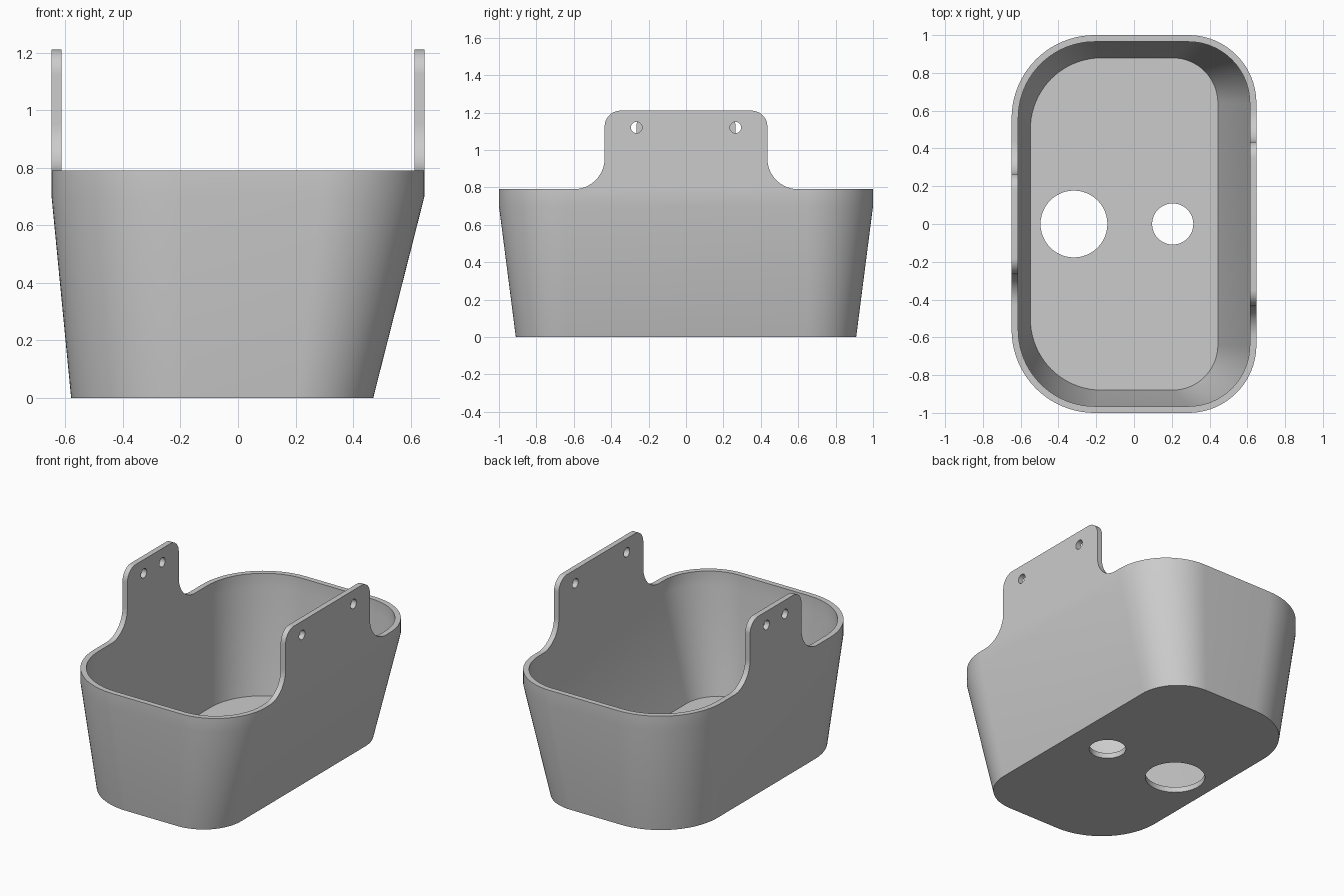
import bpy, bmesh
from math import sin, cos, pi

if "Cube" in bpy.data.objects:
    bpy.data.objects.remove(bpy.data.objects["Cube"])

WALL, RIM, TOP = 0.035, 0.79, 1.21
SEG = 20

grey = bpy.data.materials.new("plain grey")
grey.use_nodes = True
grey.diffuse_color = (0.6, 0.6, 0.6, 1)
grey.node_tree.nodes["Principled BSDF"].inputs["Base Color"].default_value = (0.6, 0.6, 0.6, 1)


def arc(cx, cy, r, start, end, n=SEG):
    steps = [start + (end - start) * i / n for i in range(n + 1)]
    return [(cx + r * cos(a), cy + r * sin(a)) for a in steps]


def outline(x0, x1, y, r_left, r_right):
    """Rounded rectangle, counter-clockwise, with its own radius at each end of x."""
    return (arc(x1 - r_right, y - r_right, r_right, 0, pi / 2)
            + arc(x0 + r_left, y - r_left, r_left, pi / 2, pi)
            + arc(x0 + r_left, r_left - y, r_left, pi, 1.5 * pi)
            + arc(x1 - r_right, r_right - y, r_right, 1.5 * pi, 2 * pi))


def finish(name, bm):
    bmesh.ops.recalc_face_normals(bm, faces=bm.faces)
    mesh = bpy.data.meshes.new(name)
    bm.to_mesh(mesh)
    bm.free()
    mesh.materials.append(grey)
    obj = bpy.data.objects.new(name, mesh)
    bpy.context.collection.objects.link(obj)
    return obj


def drill(obj, holes):
    """Cut round holes given as (location, radius, axis rotation)."""
    bpy.context.view_layer.objects.active = obj
    for location, radius, rotation in holes:
        bpy.ops.mesh.primitive_cylinder_add(vertices=48, radius=radius, depth=0.2,
                                            location=location, rotation=rotation)
        cutter = bpy.context.object
        cutter.hide_render = True
        bpy.context.view_layer.objects.active = obj
        mod = obj.modifiers.new("hole", 'BOOLEAN')
        mod.operation, mod.solver, mod.object = 'DIFFERENCE', 'EXACT', cutter
        bpy.ops.object.modifier_apply(modifier=mod.name)
        bpy.data.objects.remove(cutter)


def smooth(obj):
    bpy.ops.object.select_all(action='DESELECT')
    obj.select_set(True)
    bpy.context.view_layer.objects.active = obj
    bpy.ops.object.shade_smooth_by_angle(angle=0.5)


# Bin: outer skin going up, inner skin going back down to the floor
base = (-0.58, 0.47, 0.91, 0.41, 0.27)
mouth = (-0.648, 0.648, 1.0, 0.44, 0.36)


def section(z, inset=0):
    t = min(z / 0.70, 1)
    x0, x1, y, rl, rr = [a + (b - a) * t for a, b in zip(base, mouth)]
    return [(px, py, z) for px, py in
            outline(x0 + inset, x1 - inset, y - inset, rl - inset, rr - inset)]


bm = bmesh.new()
sections = [section(0), section(0.70), section(RIM),
            section(RIM, WALL), section(0.70, WALL), section(WALL, WALL)]
rings = [[bm.verts.new(p) for p in s] for s in sections]
for low, high in zip(rings, rings[1:]):
    for i in range(len(low)):
        j = (i + 1) % len(low)
        bm.faces.new((low[i], low[j], high[j], high[i]))
bm.faces.new(rings[0])
bm.faces.new(rings[-1])
bin_body = finish("bin_body", bm)
drill(bin_body, [((-0.318, 0, 0), 0.177, (0, 0, 0)), ((0.205, 0, 0), 0.109, (0, 0, 0))])
smooth(bin_body)


# Hanging tabs: rounded top corners, flared foot, two screw holes each
def hanging_tab(name, x_low, half):
    flare, corner = 0.165, 0.085
    right = (arc(half + flare, RIM + flare, flare, 1.5 * pi, pi)
             + arc(half - corner, TOP - corner, corner, 0, pi / 2))
    profile = right + [(-y, z) for y, z in reversed(right)]
    bm = bmesh.new()
    face = bm.faces.new([bm.verts.new((x_low, y, z)) for y, z in profile])
    out = bmesh.ops.extrude_face_region(bm, geom=[face])
    moved = [v for v in out["geom"] if isinstance(v, bmesh.types.BMVert)]
    bmesh.ops.translate(bm, verts=moved, vec=(WALL, 0, 0))
    tab = finish(name, bm)
    drill(tab, [((x_low, side * (half - 0.17), 1.12), 0.03, (0, pi / 2, 0))
                for side in (-1, 1)])
    smooth(tab)


hanging_tab("wide_tab", 0.648 - WALL, 0.435)
hanging_tab("narrow_tab", -0.648, 0.265)
